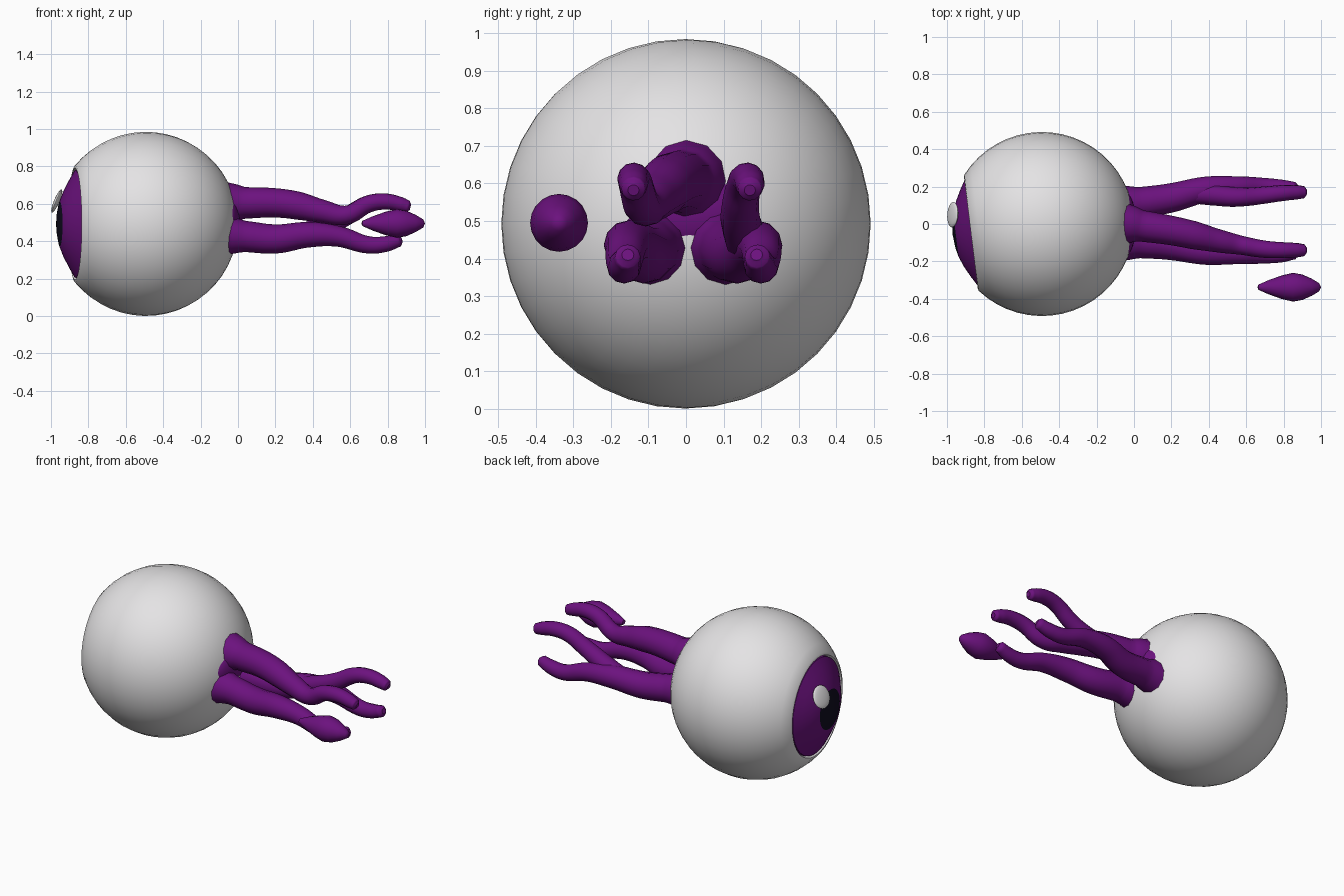
import bpy, bmesh, math
from mathutils import Vector

if "Cube" in bpy.data.objects:
    bpy.data.objects.remove(bpy.data.objects["Cube"])


def material(name, rgb):
    m = bpy.data.materials.new(name)
    m.diffuse_color = (*rgb, 1)
    m.use_nodes = True
    m.node_tree.nodes["Principled BSDF"].inputs["Base Color"].default_value = m.diffuse_color
    return m


WHITE = material("eye white", (0.78, 0.77, 0.78))
PURPLE = material("purple flesh", (0.15, 0.006, 0.21))
BLACK = material("pupil black", (0.005, 0.004, 0.014))


def lathe(name, profile, origin, axis, mats, ring_mat=None, segs=40, angle=40):
    """Spin (distance along axis, radius) points around an axis."""
    rot = Vector(axis).to_track_quat('Z', 'Y')
    bm = bmesh.new()
    rings = []
    for t, r in profile:
        rings.append([bm.verts.new(Vector(origin) + rot @ Vector((
            r * math.cos(math.tau * i / segs), r * math.sin(math.tau * i / segs), t)))
            for i in range(segs)])
    for k in range(len(rings) - 1):
        for i in range(segs):
            j = (i + 1) % segs
            f = bm.faces.new((rings[k][i], rings[k][j], rings[k + 1][j], rings[k + 1][i]))
            f.material_index = ring_mat[k] if ring_mat else 0
    bmesh.ops.remove_doubles(bm, verts=bm.verts, dist=1e-5)
    bmesh.ops.recalc_face_normals(bm, faces=bm.faces)
    me = bpy.data.meshes.new(name)
    bm.to_mesh(me)
    bm.free()
    for m in mats:
        me.materials.append(m)
    ob = bpy.data.objects.new(name, me)
    bpy.context.collection.objects.link(ob)
    smooth(ob, angle)
    return ob


def smooth(ob, angle):
    bpy.ops.object.select_all(action='DESELECT')
    ob.select_set(True)
    bpy.context.view_layer.objects.active = ob
    bpy.ops.object.shade_smooth_by_angle(angle=math.radians(angle))


def tentacle(name, pts):
    """Tapering tube through (x, y, z, radius) points."""
    cu = bpy.data.curves.new(name, 'CURVE')
    cu.dimensions = '3D'
    cu.bevel_depth = 1
    cu.bevel_resolution = 4
    cu.resolution_u = 6
    cu.use_fill_caps = True
    sp = cu.splines.new('BEZIER')
    sp.bezier_points.add(len(pts) - 1)
    for bp, (x, y, z, r) in zip(sp.bezier_points, pts):
        bp.co = (x, y, z)
        bp.radius = r
        bp.handle_left_type = bp.handle_right_type = 'AUTO'
    cu.materials.append(PURPLE)
    ob = bpy.data.objects.new(name, cu)
    bpy.context.collection.objects.link(ob)
    bpy.ops.object.select_all(action='DESELECT')
    ob.select_set(True)
    bpy.context.view_layer.objects.active = ob
    bpy.ops.object.convert(target='MESH')
    smooth(bpy.context.object, 50)


def blob(name, loc, scale, mat, axis=(0, 0, 1)):
    """Squashed ball; scale is along its own x, y and axis."""
    prof = [(-scale[2] * math.cos(math.pi * i / 12), math.sin(math.pi * i / 12))
            for i in range(13)]
    ob = lathe(name, [(t, r * scale[0]) for t, r in prof], (0, 0, 0), (0, 0, 1), [mat], segs=24, angle=60)
    ob.location = loc
    ob.rotation_euler = Vector(axis).to_track_quat('Z', 'Y').to_euler()
    ob.scale.y = scale[1] / scale[0]


# Eyeball: white shell, small lip, recessed iris dome and pupil
R, C = 0.492, (-0.492, 0, 0.4925)
gaze = (-math.cos(math.radians(7)), -math.sin(math.radians(7)), 0)
prof, rings = [], []
N = 20
lip = math.radians(140.5)
for i in range(N + 1):
    a = lip * i / N
    prof.append((-R * math.cos(a), R * math.sin(a)))
    rings.append(0)
prof += [(0.383, 0.299), (0.365, 0.29)]
rings += [0]
for t, r in [(0.380, 0.288), (0.411, 0.235), (0.440, 0.18), (0.464, 0.12)]:
    prof.append((t, r))
    rings.append(1)
for t, r in [(0.475, 0.07), (0.481, 0.0)]:
    prof.append((t, r))
    rings.append(2)
lathe("eyeball", prof, C, gaze, [WHITE, PURPLE, BLACK], rings, segs=40, angle=30)

# Glint on the pupil
blob("eye_glint", (-0.969, 0.05, 0.615), (0.068, 0.068, 0.014), WHITE, (-0.92, 0.06, 0.39))

# Flesh pad where the roots meet the eye
blob("root_pad", (-0.05, 0.0, 0.53), (0.17, 0.11, 0.06), PURPLE, (1, 0, 0.05))

# Tentacles
tentacle("upper_tentacle", [
    (-0.09, 0.0, 0.60, 0.13), (-0.03, 0.0, 0.605, 0.105), (0.04, -0.01, 0.605, 0.084),
    (0.2, -0.035, 0.605, 0.078), (0.32, -0.06, 0.59, 0.075), (0.45, -0.09, 0.56, 0.062),
    (0.58, -0.115, 0.54, 0.05), (0.7, -0.135, 0.60, 0.046), (0.79, -0.14, 0.612, 0.043),
    (0.87, -0.14, 0.597, 0.039), (0.91, -0.14, 0.585, 0.032), (0.922, -0.14, 0.582, 0.015)])
for name, pts in (
    ("lower_front_tentacle", [(-0.1, -0.095, 0.43), (-0.04, -0.095, 0.43), (0.04, -0.10, 0.425),
                              (0.2, -0.115, 0.412), (0.38, -0.15, 0.435), (0.54, -0.16, 0.425),
                              (0.7, -0.165, 0.38), (0.79, -0.163, 0.385), (0.86, -0.155, 0.405),
                              (0.875, -0.155, 0.41)]),
    ("lower_back_tentacle", [(-0.1, 0.10, 0.43), (-0.04, 0.105, 0.43), (0.04, 0.115, 0.425),
                             (0.2, 0.14, 0.412), (0.38, 0.185, 0.435), (0.54, 0.2, 0.425),
                             (0.7, 0.2, 0.38), (0.79, 0.195, 0.385), (0.86, 0.19, 0.405),
                             (0.875, 0.188, 0.41)])):
    radii = (0.125, 0.1, 0.083, 0.078, 0.068, 0.055, 0.046, 0.042, 0.034, 0.016)
    tentacle(name, [(*p, r) for p, r in zip(pts, radii)])
tentacle("back_branch", [
    (0.30, 0.16, 0.43, 0.05), (0.42, 0.155, 0.465, 0.056), (0.52, 0.145, 0.505, 0.053),
    (0.6, 0.145, 0.545, 0.049), (0.7, 0.155, 0.60, 0.046), (0.79, 0.165, 0.612, 0.043),
    (0.87, 0.17, 0.597, 0.039), (0.91, 0.17, 0.585, 0.032), (0.922, 0.17, 0.582, 0.015)])

# Loose spindle-shaped tip beside the tentacles
lathe("loose_tip", [(0.66, 0), (0.665, 0.014), (0.72, 0.038), (0.79, 0.063), (0.85, 0.077),
                    (0.9, 0.068), (0.95, 0.046), (0.99, 0.022), (1.0, 0)],
      (0, -0.338, 0.495), (1, 0, 0), [PURPLE], segs=20, angle=45)
